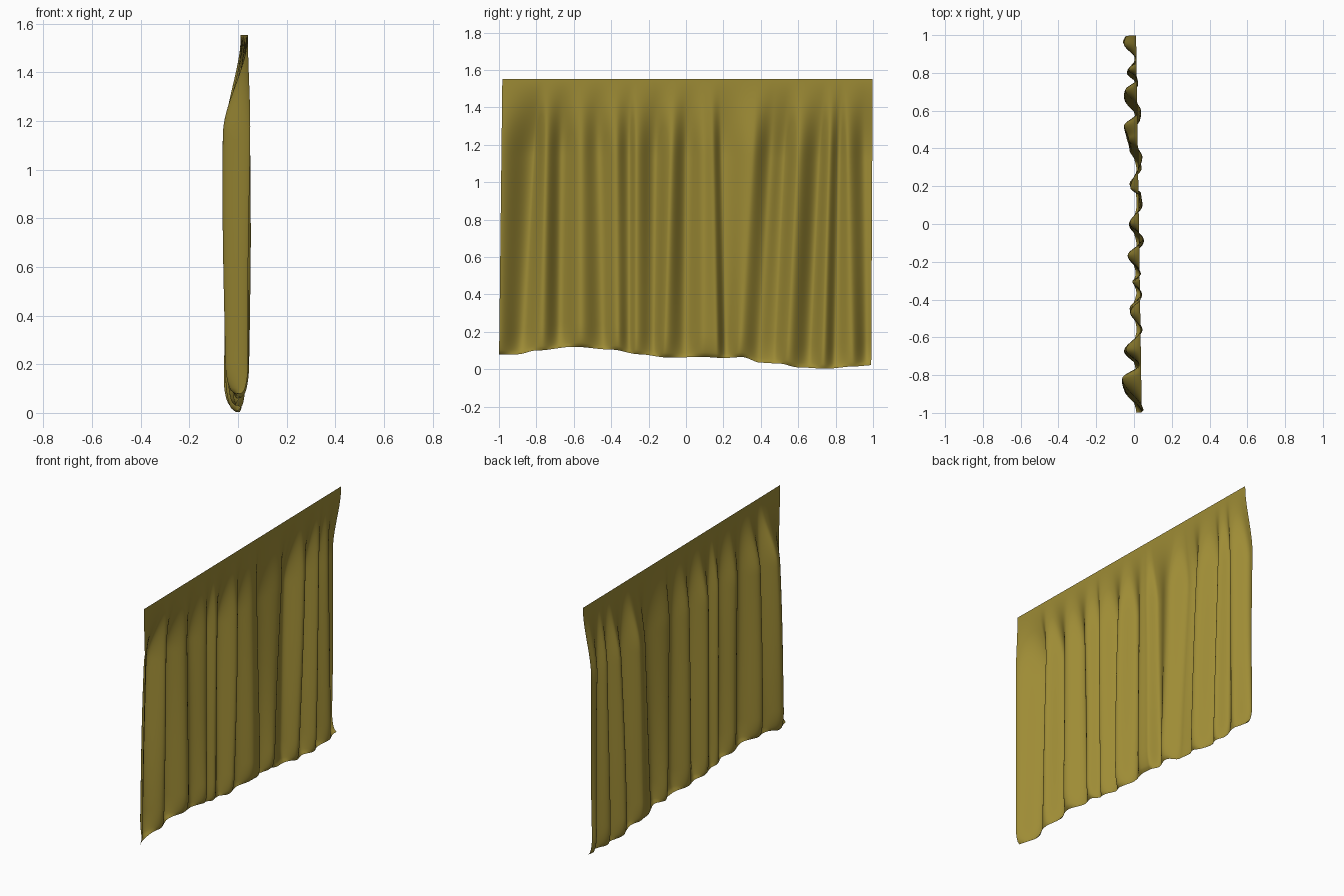
import bpy, bmesh, math

if "Cube" in bpy.data.objects:
    bpy.data.objects.remove(bpy.data.objects["Cube"])

# Fold crests and valleys: (y at mid height, x depth, sideways drift per unit of height)
FOLDS = [(-1.0, .047, .01), (-.84, -.057, .06), (-.755, .025, .02), (-.67, -.047, .01),
         (-.56, .040, .0), (-.46, -.022, -.02), (-.37, .042, -.01), (-.305, -.008, .0),
         (-.265, .033, .0), (-.17, -.030, .01), (-.09, .047, .03), (0, -.024, .01),
         (.10, .040, .0), (.15, .034, -.02), (.20, -.022, -.02), (.33, .043, .06),
         (.43, -.028, .06), (.50, -.047, .05), (.58, .034, .05), (.69, -.048, .05),
         (.755, .020, .03), (.81, -.034, .02), (.875, .012, -.02), (.96, -.057, -.01),
         (1.0, -.045, 0)]

# Hem height along y
HEM = [(-1, .08), (-.9, .08), (-.8, .10), (-.6, .12), (-.4, .105), (-.25, .08), (-.1, .063),
       (.1, .065), (.2, .06), (.3, .065), (.4, .035), (.5, .03), (.6, .01), (.75, .003),
       (.9, .015), (1, .022)]
TOP = 1.553
NY, NZ = 320, 72


def smooth(t):
    t = max(0, min(1, t))
    return t * t * (3 - 2 * t)


def ease(points, y):
    """Smooth interpolation through (y, value) points."""
    if y <= points[0][0]:
        return points[0][1]
    for (a, va), (b, vb) in zip(points, points[1:]):
        if y <= b:
            return va + (vb - va) * smooth((y - a) / (b - a))
    return points[-1][1]


# Cloth sheet: flat at the rail, folded below, hem tucked back towards the middle
bm = bmesh.new()
rows = []
for j in range(NZ + 1):
    v = j / NZ
    v = v + .07 * math.sin(2 * math.pi * v) * -1      # denser rows at hem and rail
    zref = .06 + (TOP - .06) * v
    moved = [(y + d * (zref - .75),
              x * (1 + .12 * math.sin(3.1 * zref + 9 * y))) for y, x, d in FOLDS]
    left, right = -1.0 + .018 * zref / TOP, .99 + .008 * zref / TOP
    grow = smooth((TOP - zref) / .42)
    row = []
    for i in range(NY + 1):
        y = left + (right - left) * i / NY
        hem = ease(HEM, y)
        z = hem + (TOP - hem) * v
        rail_x = .026 - .015 * y
        tuck = .3 + .7 * math.sqrt(max(0, 1 - max(0, 1 - (z - hem) / .13) ** 2))
        x = rail_x * (1 - grow) + ease(moved, y) * grow * tuck
        row.append(bm.verts.new((x, y, z)))
    rows.append(row)
for a, b in zip(rows, rows[1:]):
    for i in range(NY):
        bm.faces.new((a[i], a[i + 1], b[i + 1], b[i]))

mesh = bpy.data.meshes.new("curtain")
bm.to_mesh(mesh)
bm.free()
mesh.shade_smooth()
curtain = bpy.data.objects.new("curtain", mesh)
bpy.context.collection.objects.link(curtain)

mat = bpy.data.materials.new("olive gold cloth")
mat.diffuse_color = (.34, .26, .036, 1)
mat.use_nodes = True
mat.node_tree.nodes["Principled BSDF"].inputs["Base Color"].default_value = mat.diffuse_color
mesh.materials.append(mat)
